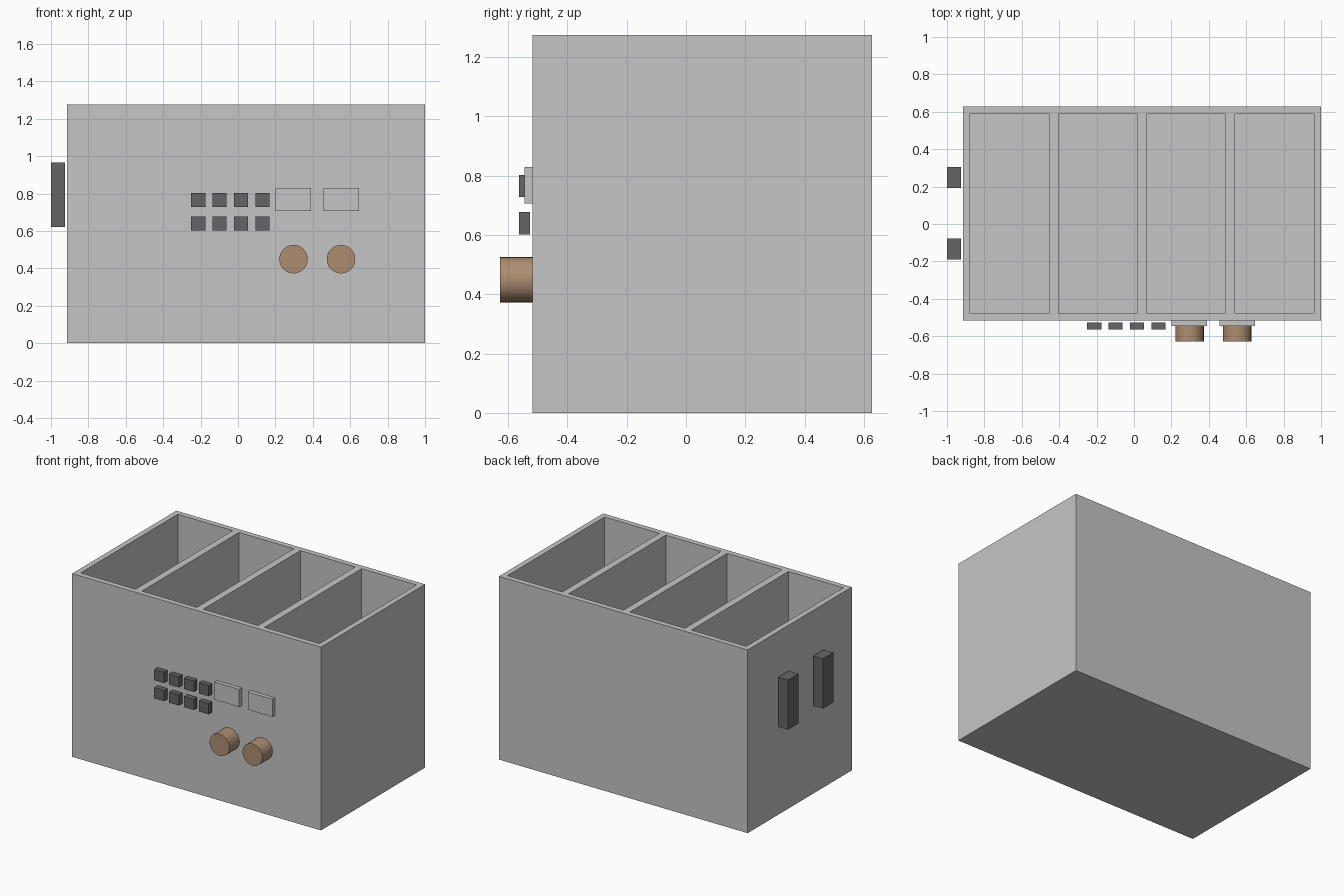
import bpy, bmesh, math
from mathutils import Vector, Matrix

old = bpy.data.objects.get("Cube")
if old:
    bpy.data.objects.remove(old, do_unlink=True)


def material(name, rgb):
    m = bpy.data.materials.new(name)
    m.use_nodes = True
    col = (*rgb, 1.0)
    m.diffuse_color = col
    m.node_tree.nodes["Principled BSDF"].inputs["Base Color"].default_value = col
    return m


GREY = material("light grey", (0.56, 0.56, 0.56))
DARK = material("dark grey", (0.13, 0.13, 0.135))
TAN = material("tan brown", (0.42, 0.27, 0.165))


def add_object(name, bm, mat):
    me = bpy.data.meshes.new(name)
    bm.to_mesh(me)
    bm.free()
    me.materials.append(mat)
    ob = bpy.data.objects.new(name, me)
    bpy.context.collection.objects.link(ob)
    return ob


def box_mesh(lo, hi):
    lo, hi = Vector(lo), Vector(hi)
    bm = bmesh.new()
    mat = Matrix.Translation((lo + hi) / 2) @ Matrix.Diagonal((*(hi - lo), 1))
    bmesh.ops.create_cube(bm, size=1, matrix=mat)
    return bm


def box(name, lo, hi, mat):
    return add_object(name, box_mesh(lo, hi), mat)


# Body: solid block with four deep open compartments sunk into the top
X0, X1, FRONT, BACK, H = -0.914, 1.0, -0.517, 0.627, 1.275
WALL, FLOOR, CELL, PITCH = 0.038, 0.04, 0.423, 0.4717
bm = box_mesh((X0, FRONT, 0), (X1, BACK, H))
cells = [(X0 + WALL + i * PITCH, X0 + WALL + i * PITCH + CELL) for i in range(4)]
cuts = [((x, 0, 0), (1, 0, 0)) for c in cells for x in c]
cuts += [((0, y, 0), (0, 1, 0)) for y in (FRONT + WALL, BACK - WALL)]
for co, no in cuts:
    bmesh.ops.bisect_plane(bm, geom=bm.verts[:] + bm.edges[:] + bm.faces[:],
                           plane_co=co, plane_no=no)


def is_opening(face):
    c = face.calc_center_median()
    return (c.z > H - 0.001 and FRONT + WALL < c.y < BACK - WALL
            and any(a < c.x < b for a, b in cells))


openings = [f for f in bm.faces if is_opening(f)]
pits = bmesh.ops.extrude_discrete_faces(bm, faces=openings)["faces"]
for f in pits:
    for v in f.verts:
        v.co.z = FLOOR
bmesh.ops.recalc_face_normals(bm, faces=bm.faces[:])
add_object("body", bm, GREY)

# Two rows of four square buttons
for row, z in enumerate((0.602, 0.728)):
    for col in range(4):
        x = -0.251 + col * 0.1147
        box(f"button_{row + 1}_{col + 1}", (x, -0.563, z),
            (x + 0.076, -0.526, z + 0.075), DARK)

# Two display panels above two round knobs
for i, (px, kx) in enumerate(((0.201, 0.297), (0.457, 0.551))):
    box(f"display_{i + 1}", (px, -0.545, 0.706),
        (px + 0.19, FRONT + 0.002, 0.829), GREY)
    bm = bmesh.new()
    depth = 0.628 + FRONT + 0.002
    place = (Matrix.Translation((kx, -0.628 + depth / 2, 0.449))
             @ Matrix.Rotation(math.pi / 2, 4, 'X'))
    bmesh.ops.create_cone(bm, cap_ends=True, segments=48, radius1=0.076,
                          radius2=0.076, depth=depth, matrix=place)
    knob = add_object(f"knob_{i + 1}", bm, TAN)
    bpy.ops.object.select_all(action='DESELECT')
    knob.select_set(True)
    bpy.context.view_layer.objects.active = knob
    bpy.ops.object.shade_smooth_by_angle(angle=math.radians(35))

# Two upright handles on the right side
for name, y in (("front_handle", -0.191), ("rear_handle", 0.193)):
    box(name, (-1.0, y, 0.62), (-0.926, y + 0.113, 0.966), DARK)
